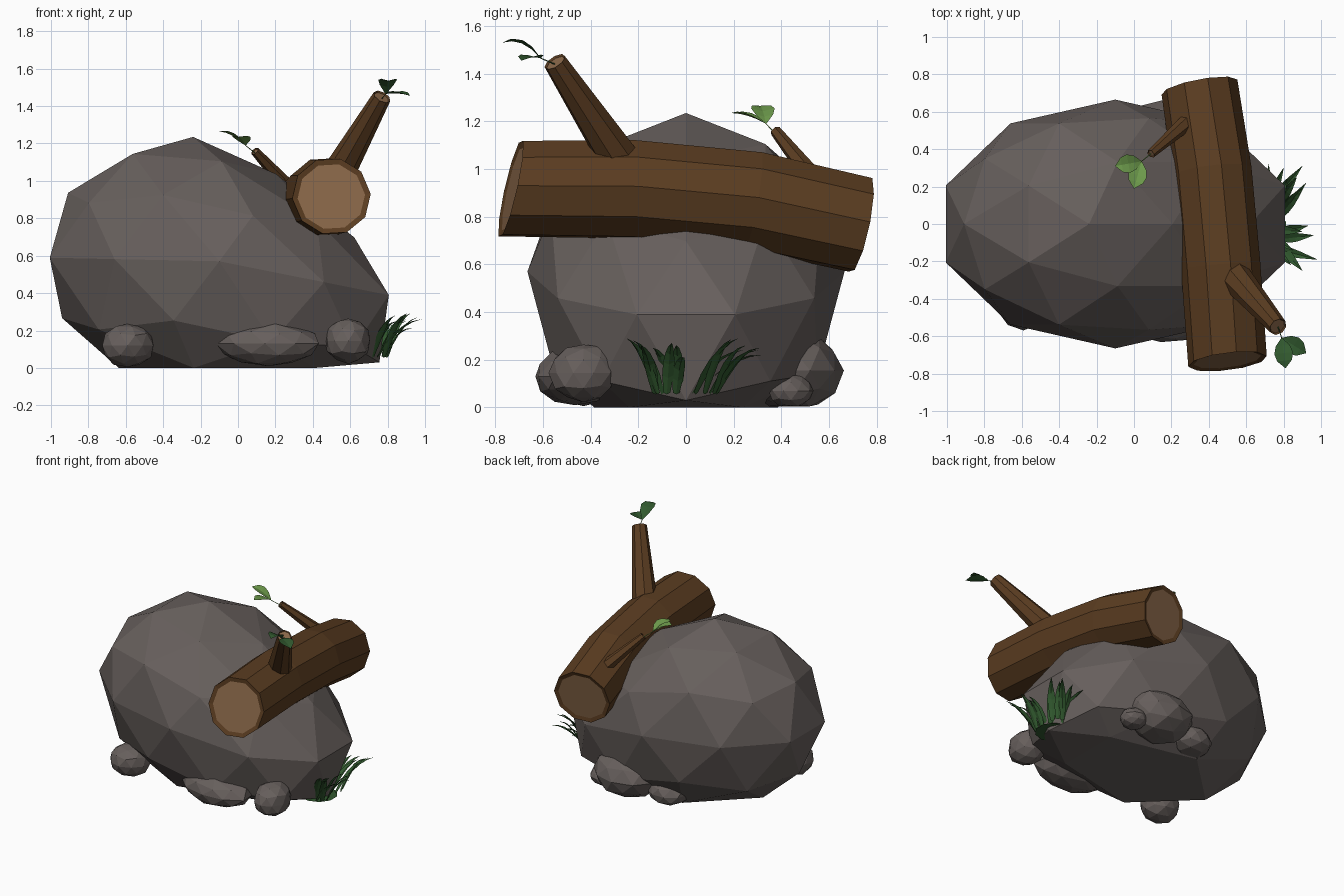
import bpy, bmesh, math, random
from mathutils import Vector

random.seed(4)
cube = bpy.data.objects.get("Cube")
if cube:
    bpy.data.objects.remove(cube, do_unlink=True)


def material(name, rgb):
    mat = bpy.data.materials.new(name)
    mat.use_nodes = True
    mat.diffuse_color = (*rgb, 1)
    shader = next(n for n in mat.node_tree.nodes if n.type == 'BSDF_PRINCIPLED')
    shader.inputs["Base Color"].default_value = (*rgb, 1)
    shader.inputs["Roughness"].default_value = 0.9
    return mat


STONE = material("stone grey", (0.135, 0.115, 0.108))
BARK = material("bark brown", (0.104, 0.046, 0.015))
WOOD = material("cut wood", (0.25, 0.135, 0.066))
DARK = material("dark green", (0.031, 0.1, 0.028))
LIGHT = material("light green", (0.15, 0.32, 0.07))


def finish(bm, name, *mats):
    bmesh.ops.recalc_face_normals(bm, faces=bm.faces)
    mesh = bpy.data.meshes.new(name)
    bm.to_mesh(mesh)
    bm.free()
    for m in mats:
        mesh.materials.append(m)
    obj = bpy.data.objects.new(name, mesh)
    bpy.context.collection.objects.link(obj)
    return obj


def sphere():
    bm = bmesh.new()
    bmesh.ops.create_icosphere(bm, subdivisions=2, radius=1)
    return bm


def boulder():
    # Leaning faceted stone with a broad flattened underside
    bm = sphere()
    for v in bm.verts:
        x, y, z = v.co
        top, low = max(z, 0), max(-z, 0)
        spread = 1 + 0.3 * low ** 4
        v.co.x = -0.1 + 0.953 * x * spread - 0.14 * top + 0.05 * low - 0.17 * x * top
        v.co.y = 0.665 * y * spread
        v.co.z = max(0, 0.57 + 0.665 * top - 0.72 * low - (0.19 if x > 0 else 0.02) * x)
    finish(bm, "boulder", STONE)


def rock(name, centre, size, turn=0):
    # Small faceted stone with slight irregularity
    bm = sphere()
    c, s = math.cos(turn), math.sin(turn)
    for v in bm.verts:
        p = v.co * random.uniform(0.95, 1.04)
        x, y = p.x * size[0], p.y * size[1]
        v.co = (centre[0] + c * x - s * y, centre[1] + s * x + c * y,
                max(0.005, centre[2] + p.z * size[2]))
    finish(bm, name, STONE)


def tube(name, stations, sides, cut=0.86, recess=0.008, mats=(BARK, WOOD)):
    # Tapered limb through (centre, direction, radius), with rimmed cut ends
    rows = [(Vector(c), Vector(d).normalized(), r) for c, d, r in stations]
    c, d, r = rows[0]
    first = (c + d * recess, d, r * cut)
    c, d, r = rows[-1]
    last = (c - d * recess, d, r * cut)
    bm = bmesh.new()
    rings = []
    for c, d, r in [first] + rows + [last]:
        side = d.cross(Vector((0, 0, 1))).normalized()
        up = side.cross(d)
        angles = [math.tau * k / sides + 0.06 for k in range(sides)]
        rings.append([bm.verts.new(c + r * (math.cos(a) * side + math.sin(a) * up))
                      for a in angles])
    for a, b in zip(rings, rings[1:]):
        for i in range(sides):
            j = (i + 1) % sides
            bm.faces.new((a[i], a[j], b[j], b[i]))
    for ring in (rings[0], rings[-1]):
        bm.faces.new(ring).material_index = len(mats) - 1
    return finish(bm, name, *mats)


def limb(name, start, end, r0, r1, sides, **kw):
    d = Vector(end) - Vector(start)
    tube(name, [(start, d, r0), (end, d, r1)], sides, **kw)


def blade(bm, start, end, lift, width, profile, fold):
    # Curved, lightly folded leaf along a quadratic arc
    a, b = Vector(start), Vector(end)
    ctrl = (a + b) / 2 + Vector((0, 0, lift))
    side = (b - a).cross(Vector((0, 0, 1))).normalized()
    n = len(profile) - 1
    previous = None
    for i, w in enumerate(profile):
        t = i / n
        p = a * (1 - t) ** 2 + ctrl * 2 * t * (1 - t) + b * t * t
        off = side * width * w
        rise = Vector((0, 0, fold * width * w))
        row = [bm.verts.new(q) for q in (p - off + rise, p, p + off + rise)]
        if previous:
            for k in (0, 1):
                bm.faces.new((previous[k], previous[k + 1], row[k + 1], row[k]))
        previous = row


def leaves(name, root, joint, tips, mat):
    # Thin stem carrying a pair of leaves
    limb(name + "_stem", root, joint, 0.003, 0.002, 4, mats=(mat,))
    bm = bmesh.new()
    for tip, lift in tips:
        blade(bm, joint, tip, lift, 0.05, (0.05, 0.75, 1, 0.8, 0.03), 0.25)
    bmesh.ops.remove_doubles(bm, verts=bm.verts, dist=0.0005)
    finish(bm, name, mat)


def grass(name, centre, tips):
    # Tuft of arching blades fanning out from a narrow root
    bm = bmesh.new()
    for i, tip in enumerate(tips):
        a = math.tau * i / len(tips)
        root = Vector(centre) + Vector((0.04 * math.cos(a), 0.05 * math.sin(a), 0))
        blade(bm, root, tip, 0.08, 0.024, (0.6, 1, 1, 0.75, 0.4, 0.03), 0.5)
    finish(bm, name, DARK)


boulder()

# Stones around the foot of the boulder
rock("front_right_rock", (-0.59, -0.43, 0.12), (0.142, 0.135, 0.118))
rock("front_middle_rock", (0.16, -0.465, 0.13), (0.285, 0.175, 0.12), -0.1)
rock("front_left_rock", (0.59, -0.43, 0.145), (0.125, 0.145, 0.125))
rock("back_large_rock", (0.155, 0.455, 0.155), (0.25, 0.205, 0.175))
rock("back_left_rock", (0.37, 0.44, 0.07), (0.095, 0.095, 0.073))
rock("back_right_rock", (-0.155, 0.415, 0.09), (0.16, 0.14, 0.1), 0.3)

# Bent fallen log and its broken branches
tube("log", [((0.5, -0.735, 0.918), (-0.12, 0.97, -0.22), 0.212),
             ((0.463, -0.22, 0.915), (-0.08, 1, -0.03), 0.213),
             ((0.418, 0.28, 0.868), (-0.11, 1, -0.17), 0.212),
             ((0.35, 0.732, 0.766), (-0.18, 0.95, -0.2), 0.207)], 10)
limb("large_branch", (0.52, -0.26, 1.01), (0.77, -0.55, 1.45), 0.09, 0.05, 8)
limb("small_branch", (0.29, 0.55, 0.94), (0.09, 0.375, 1.16), 0.045, 0.024, 6)

# Sprouting leaves
leaves("large_branch_leaves", (0.77, -0.55, 1.44), (0.79, -0.61, 1.465),
       [((0.81, -0.77, 1.53), 0.06), ((0.92, -0.69, 1.455), 0.015)], DARK)
leaves("small_branch_leaves", (0.09, 0.375, 1.15), (0.04, 0.335, 1.19),
       [((-0.1, 0.31, 1.265), 0.03), ((0.0, 0.19, 1.235), 0.02)], LIGHT)

# Grass tufts sharing one base patch at the left side
bm = bmesh.new()
disc = bmesh.ops.create_circle(bm, cap_ends=True, segments=10, radius=0.13)
for v in disc["verts"]:
    v.co += Vector((0.69, -0.03, 0.052))
finish(bm, "grass_base", DARK)
grass("front_grass", (0.755, -0.08, 0.055),
      [(0.96, -0.06, 0.27), (0.93, -0.01, 0.21), (0.9, -0.04, 0.26),
       (0.85, -0.14, 0.25), (0.84, -0.22, 0.28), (0.98, -0.19, 0.26),
       (0.9, -0.25, 0.29)])
grass("back_grass", (0.755, 0.08, 0.055),
      [(0.9, 0.19, 0.285), (0.87, 0.25, 0.26), (0.9, 0.31, 0.25),
       (0.8, 0.3, 0.24), (0.72, 0.32, 0.22), (0.82, 0.24, 0.24),
       (0.92, 0.22, 0.29)])
